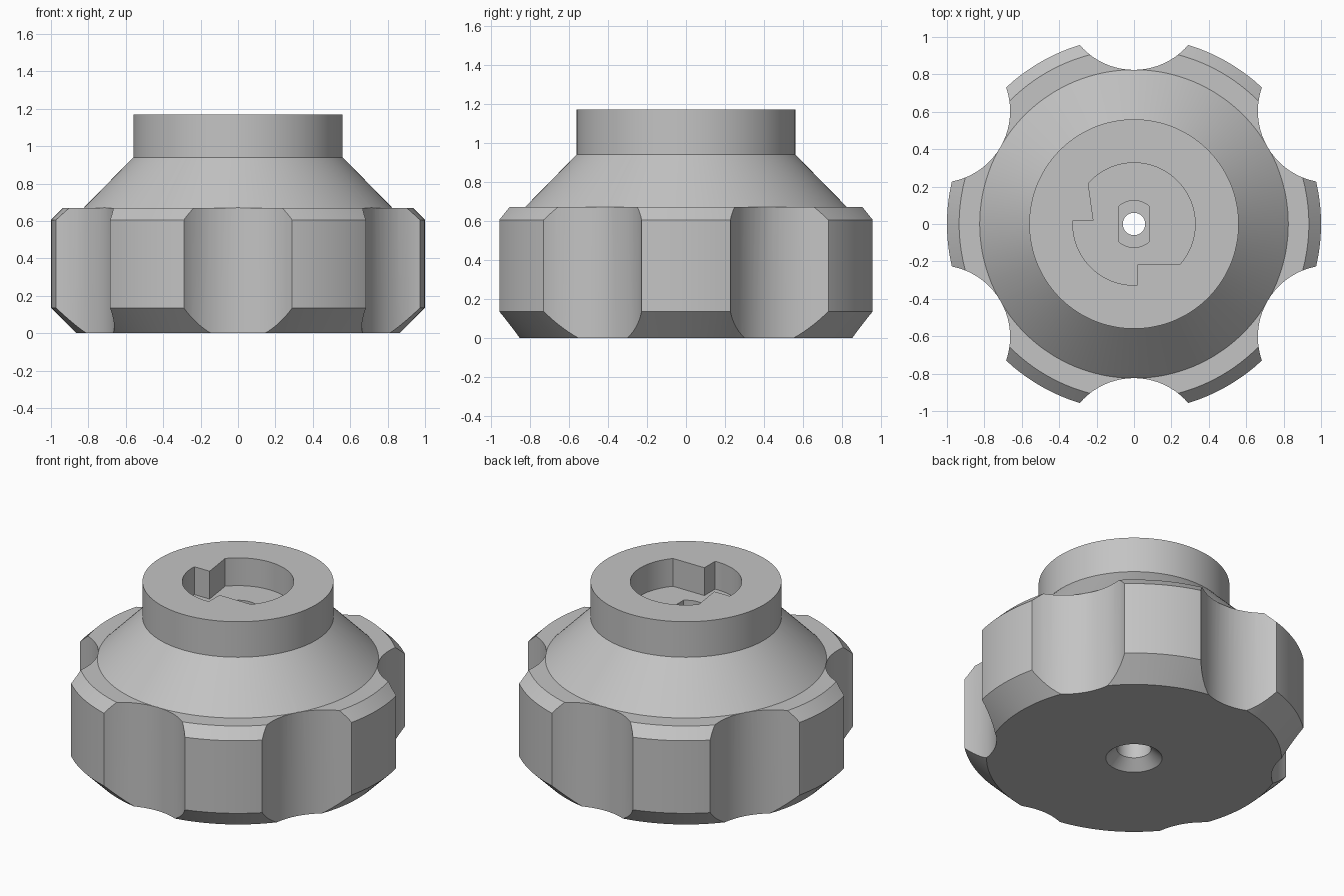
import bpy, bmesh
from math import sin, cos, pi, radians, asin, acos

if "Cube" in bpy.data.objects:
    bpy.data.objects.remove(bpy.data.objects["Cube"])

grey = bpy.data.materials.new("light grey")
grey.use_nodes = True
colour = (0.55, 0.55, 0.55, 1)
grey.diffuse_color = colour
grey.node_tree.nodes["Principled BSDF"].inputs["Base Color"].default_value = colour


def loft(name, rings):
    """Solid skinned through matching rings of points, capped at both ends."""
    bm = bmesh.new()
    loops = [[bm.verts.new(p) for p in ring] for ring in rings]
    n = len(loops[0])
    for a, b in zip(loops, loops[1:]):
        for i in range(n):
            j = (i + 1) % n
            bm.faces.new((a[i], a[j], b[j], b[i]))
    bm.faces.new(loops[0][::-1])
    bm.faces.new(loops[-1])
    bmesh.ops.recalc_face_normals(bm, faces=bm.faces)
    mesh = bpy.data.meshes.new(name)
    bm.to_mesh(mesh)
    bm.free()
    mesh.materials.append(grey)
    obj = bpy.data.objects.new(name, mesh)
    bpy.context.collection.objects.link(obj)
    return obj


def arc(r, start, end, steps, cx=0, cy=0):
    return [(cx + r * cos(start + (end - start) * i / steps),
             cy + r * sin(start + (end - start) * i / steps)) for i in range(steps + 1)]


def lathe(name, profile, n):
    return loft(name, [[(x, y, z) for x, y in arc(r, 0, 2 * pi, n)[:-1]] for r, z in profile])


def prism(name, outline, z0, z1):
    return loft(name, [[(x, y, z) for x, y in outline] for z in (z0, z1)])


# Turned body: chamfered grip, sloping shoulder and collar
knob = lathe("knob_body", [(0.865, 0), (1, 0.135), (1, 0.605), (0.935, 0.67),
                           (0.825, 0.67), (0.56, 0.94), (0.56, 1.17)], 144)
cutters = []

# Six finger scallops around the grip
for k in range(6):
    a = radians(30 + 60 * k)
    outline = arc(0.383, a, a + 2 * pi, 72, 1.207 * cos(a), 1.207 * sin(a))[:-1]
    cutters.append(prism("scallop_cutter", outline, -0.1, 0.9))

# Round socket with two square-shouldered stops
R, side, step = 0.327, 0.217, 0.02
shoulder, lip = asin(side / R), asin(step / R)
socket = arc(R, -shoulder, pi / 2 + acos(side / R), 64)
socket += [(-side, step)]
socket += arc(R, pi - lip, 1.5 * pi + lip, 32)
socket += [(step, -side)]
cutters.append(prism("socket_cutter", socket, 0.99, 1.3))

# Double-flat shaft recess below the socket
flat = acos(0.083 / 0.125)
recess = arc(0.125, flat, pi - flat, 16) + arc(0.125, pi + flat, 2 * pi - flat, 16)
cutters.append(prism("shaft_recess_cutter", recess, 0.65, 1.1))

# Screw hole, wider and countersunk from below
cutters.append(lathe("screw_hole_cutter", [(0.22, -0.05), (0.1, 0.06), (0.1, 0.45),
                                           (0.06, 0.45), (0.06, 1.1)], 48))

# Cut everything out of the body
bpy.ops.object.select_all(action="DESELECT")
knob.select_set(True)
bpy.context.view_layer.objects.active = knob
for cutter in cutters:
    cutter.hide_render = True
    mod = knob.modifiers.new("cut", "BOOLEAN")
    mod.operation = "DIFFERENCE"
    mod.solver = "EXACT"
    mod.object = cutter
    bpy.ops.object.modifier_apply(modifier=mod.name)
    bpy.data.objects.remove(cutter)

bpy.ops.object.shade_smooth_by_angle(angle=radians(20))
